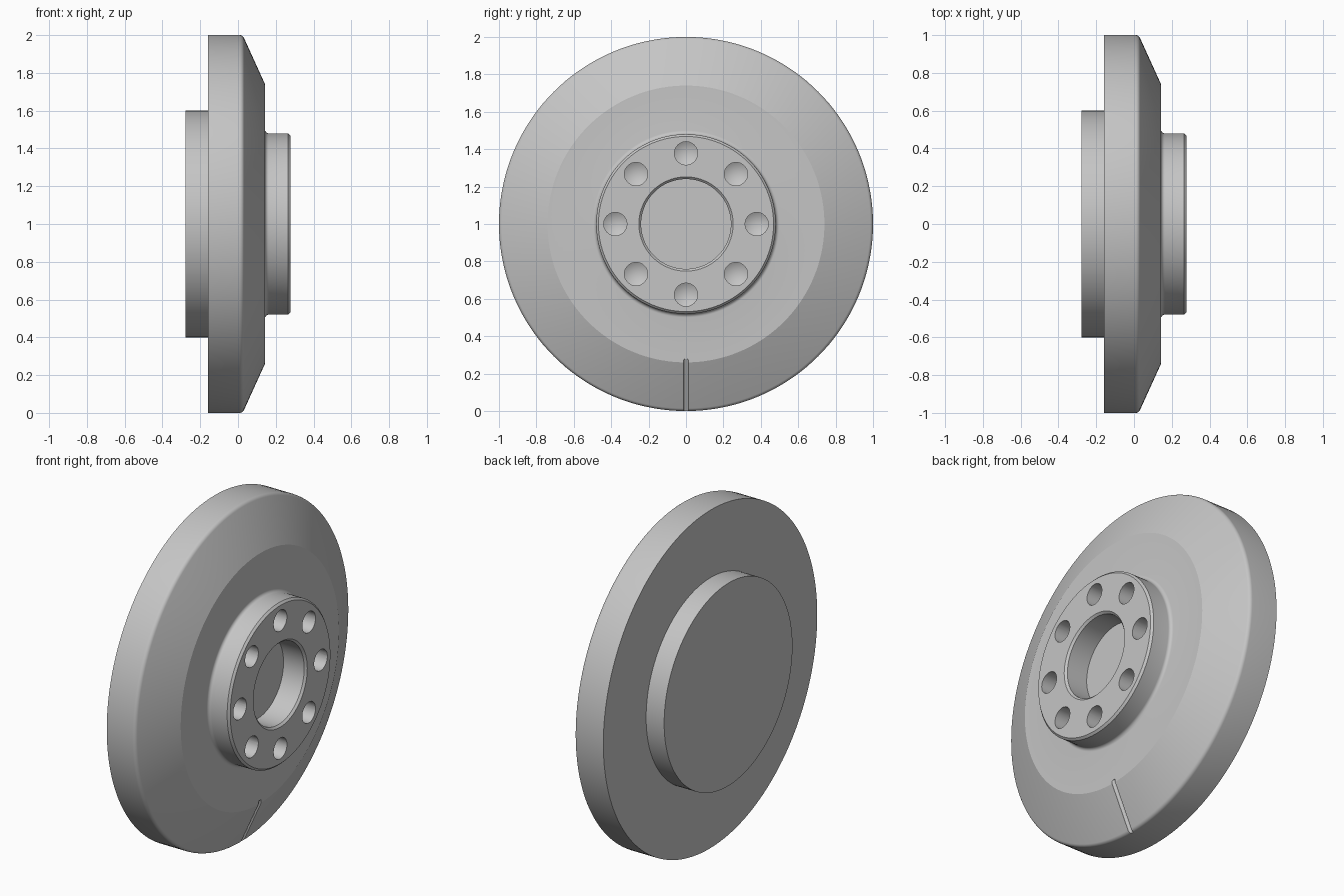
import bpy, bmesh, math
from mathutils import Vector, Matrix

cube = bpy.data.objects.get("Cube")
if cube:
    bpy.data.objects.remove(cube, do_unlink=True)

# Single grey material
steel = bpy.data.materials.new("steel grey")
steel.use_nodes = True
grey = (0.56, 0.56, 0.56, 1)
steel.diffuse_color = grey
steel.node_tree.nodes["Principled BSDF"].inputs["Base Color"].default_value = grey

CENTRE = Vector((0, 0, 1))
HUB_FACE, DISC_FACE = 0.277, 0.143


def rounded(before, corner, after, radius, steps=6):
    """Points of a fillet between two profile lines."""
    p, a, b = Vector(corner), Vector(before), Vector(after)
    u, v = (a - p).normalized(), (b - p).normalized()
    half = u.angle(v) / 2
    mid = p + (u + v).normalized() * radius / math.sin(half)
    start = p + u * radius / math.tan(half) - mid
    end = p + v * radius / math.tan(half) - mid
    sweep = start.angle(end)
    return [tuple(mid + (start * math.sin((1 - t) * sweep) + end * math.sin(t * sweep)) / math.sin(sweep))
            for t in (i / steps for i in range(steps + 1))]


def lathe(name, profile, segments, origin):
    """Revolve (x, radius) points about the x axis."""
    bm = bmesh.new()
    verts = [bm.verts.new((x, 0, r)) for x, r in profile]
    edges = [bm.edges.new(pair) for pair in zip(verts, verts[1:])]
    bmesh.ops.spin(bm, geom=verts + edges, cent=(0, 0, 0), axis=(1, 0, 0),
                   angle=math.tau, steps=segments, use_duplicate=False)
    bmesh.ops.remove_doubles(bm, verts=bm.verts, dist=1e-5)
    bmesh.ops.recalc_face_normals(bm, faces=bm.faces)
    mesh = bpy.data.meshes.new(name)
    bm.to_mesh(mesh)
    bm.free()
    mesh.materials.append(steel)
    obj = bpy.data.objects.new(name, mesh)
    obj.location = origin
    bpy.context.collection.objects.link(obj)
    return obj


# Disc body: back boss, rim, bevelled front, raised hub and blind bore
rim, slope_end = (0.025, 1), (DISC_FACE, 0.74)
profile = [(-HUB_FACE, 0), (-HUB_FACE, 0.6), (-0.159, 0.6), (-0.159, 1)]
profile += rounded((-0.159, 1), rim, slope_end, 0.025)
profile += [slope_end]
profile += rounded(slope_end, (DISC_FACE, 0.48), (HUB_FACE, 0.48), 0.02)
profile += [(HUB_FACE - 0.012, 0.48), (HUB_FACE, 0.468), (HUB_FACE, 0.252),
            (HUB_FACE - 0.012, 0.24), (0.13, 0.24), (0.13, 0)]
disc = lathe("flanged_disc", profile, 144, CENTRE)

# Drilled hole cutters with conical bottoms
cutters = []
hole = [(-0.125, 0), (-0.09, 0.062), (0.03, 0.062), (0.03, 0)]
for i in range(8):
    a = i * math.tau / 8
    spot = CENTRE + Vector((HUB_FACE, 0.378 * math.cos(a), 0.378 * math.sin(a)))
    cutters.append(lathe("hole_cutter", hole, 32, spot))

# Thin index groove cutter along the lower slope
low, high = Vector((0.025, 0, 0)), Vector((DISC_FACE, 0, 0.26))
along = (high - low).normalized()
groove = lathe("groove_cutter", [(-0.1, 0), (-0.1, 0.013), (0.303, 0.013), (0.303, 0)], 16, low)
groove.rotation_euler = along.to_track_quat('X', 'Z').to_euler()
cutters.append(groove)

# Cut and tidy up
bpy.context.view_layer.objects.active = disc
disc.select_set(True)
for cutter in cutters:
    cutter.hide_render = True
    mod = disc.modifiers.new("cut", 'BOOLEAN')
    mod.operation = 'DIFFERENCE'
    mod.solver = 'EXACT'
    mod.object = cutter
    bpy.ops.object.modifier_apply(modifier=mod.name)
    bpy.data.objects.remove(cutter, do_unlink=True)
bpy.ops.object.shade_smooth_by_angle(angle=math.radians(20))
